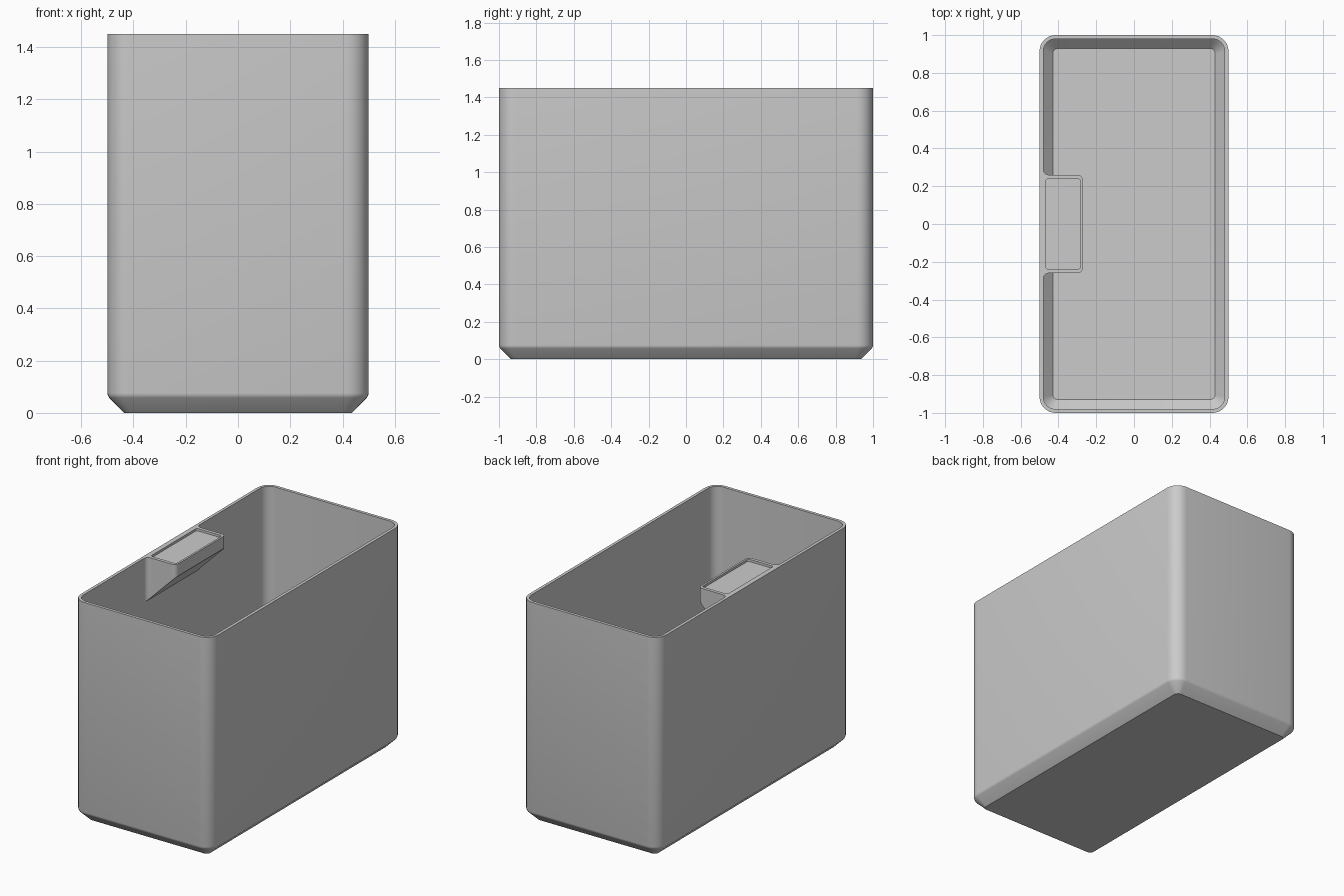
import bpy, bmesh
from math import cos, sin, pi

cube = bpy.data.objects.get("Cube")
if cube:
    bpy.data.objects.remove(cube, do_unlink=True)

HX, HY, H = 0.5, 1.0, 1.45      # half width, half length, height
WALL = 0.02
STEPS = 8

grey = bpy.data.materials.new("light grey plastic")
grey.use_nodes = True
colour = (0.6, 0.6, 0.6, 1)
grey.diffuse_color = colour
grey.node_tree.nodes["Principled BSDF"].inputs["Base Color"].default_value = colour


def arc(cx, cy, r, start, end):
    """Points on an arc, angles in quarter turns."""
    angles = [(start + (end - start) * i / STEPS) * pi / 2 for i in range(STEPS + 1)]
    return [(cx + r * cos(a), cy + r * sin(a)) for a in angles]


def rounded_rect(hx, hy, r, cx=0):
    pts = []
    for q, (sx, sy) in enumerate([(1, 1), (-1, 1), (-1, -1), (1, -1)]):
        pts += arc(cx + sx * (hx - r), sy * (hy - r), r, q, q + 1)
    return pts


def add_loop(bm, pts, height):
    return [bm.verts.new((x, y, height(x))) for x, y in pts]


def bridge(bm, a, b):
    for i in range(len(a)):
        j = (i + 1) % len(a)
        bm.faces.new((a[i], a[j], b[j], b[i]))


def finish(bm, name):
    bmesh.ops.recalc_face_normals(bm, faces=bm.faces)
    mesh = bpy.data.meshes.new(name)
    bm.to_mesh(mesh)
    bm.free()
    obj = bpy.data.objects.new(name, mesh)
    bpy.context.collection.objects.link(obj)
    mesh.materials.append(grey)
    bpy.ops.object.select_all(action='DESELECT')
    obj.select_set(True)
    bpy.context.view_layer.objects.active = obj
    bpy.ops.object.shade_smooth_by_angle(angle=pi / 6)


# Bin shell: underside, softened chamfer, outer wall, rim, inner wall, floor
bm = bmesh.new()
sections = [  # inset, height, corner radius
    (0.065, 0, 0.03), (0.007, 0.058, 0.078), (0.002, 0.066, 0.083),
    (0, 0.075, 0.085), (0, H, 0.085), (WALL, H, 0.065),
    (WALL, 0.071, 0.065), (0.071, WALL, 0.025),
]
loops = [add_loop(bm, rounded_rect(HX - d, HY - d, r), lambda x, z=z: z)
         for d, z, r in sections]
for a, b in zip(loops, loops[1:]):
    bridge(bm, a, b)
bm.faces.new(loops[0])
bm.faces.new(loops[-1])
finish(bm, "bin_shell")

# Label ledge: filleted outline, sloping underside, shallow recess on top
bm = bmesh.new()
back, front, half, r = WALL - HX, -0.27, 0.26, 0.03
side = arc(front - r, half - r, r, 0, 1) + arc(back + r, half + r, r, 3, 2)
outline = side + [(x, -y) for x, y in reversed(side)]
top = add_loop(bm, outline, lambda x: H)
under = add_loop(bm, outline, lambda x: H - 0.08 + x - front)
bridge(bm, top, under)
bm.faces.new(under)

recess = rounded_rect(0.092, half - 0.022, 0.012, (back + front) / 2)
lip = add_loop(bm, recess, lambda x: H)
panel = add_loop(bm, recess, lambda x: H - 0.015)
bridge(bm, lip, panel)
bm.faces.new(panel)
rim_edges = [bm.edges.get((ring[i - 1], ring[i]))
             for ring in (top, lip) for i in range(len(ring))]
bmesh.ops.triangle_fill(bm, edges=rim_edges, use_beauty=True)
finish(bm, "label_ledge")
